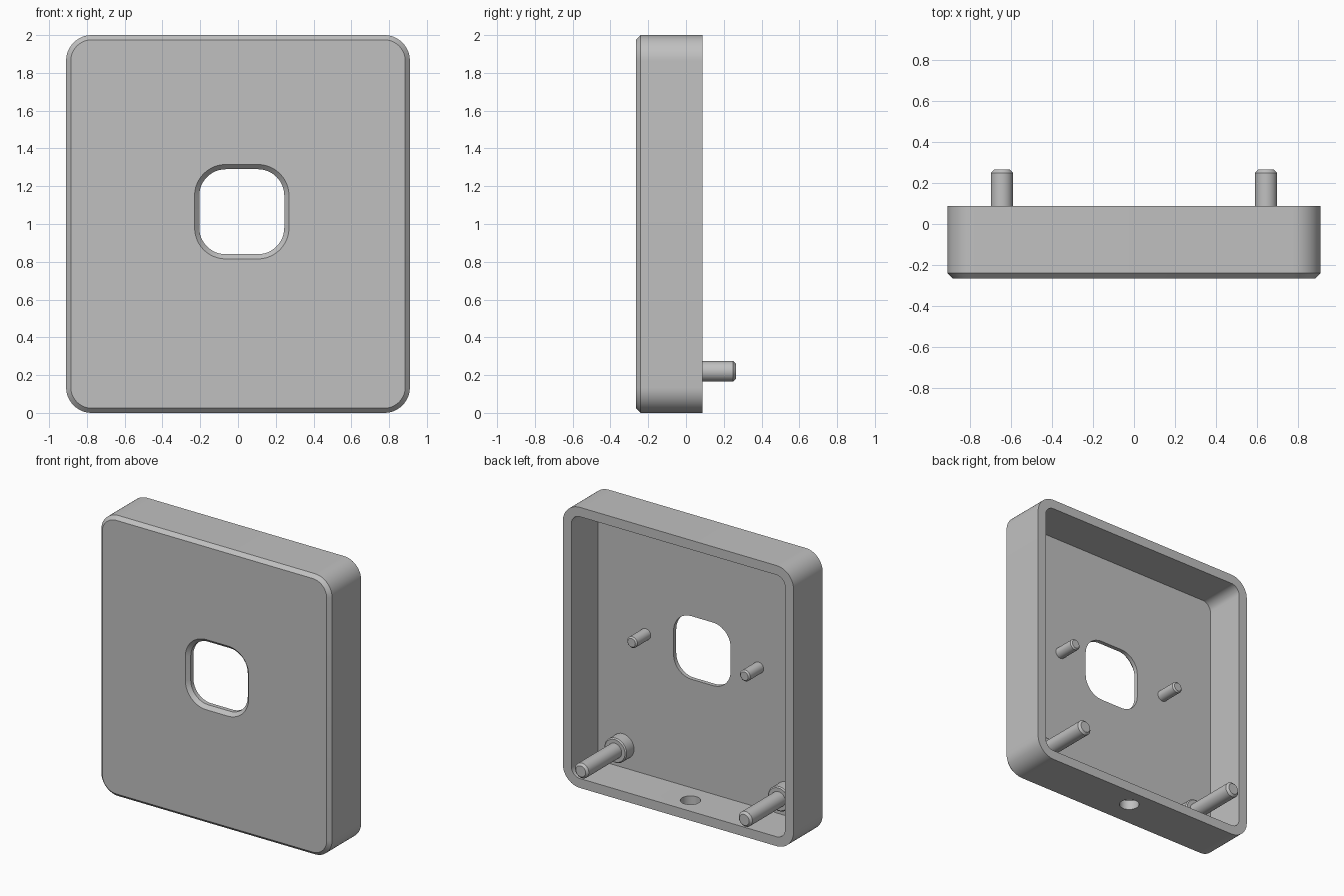
import bpy
import bmesh
from math import cos, sin, pi, radians

cube = bpy.data.objects.get("Cube")
if cube:
    bpy.data.objects.remove(cube, do_unlink=True)

grey = bpy.data.materials.new("plain grey")
grey.use_nodes = True
COLOR = (0.53, 0.53, 0.53, 1)
grey.diffuse_color = COLOR
grey.node_tree.nodes["Principled BSDF"].inputs["Base Color"].default_value = COLOR

FRONT, BACK, FLOOR = -0.265, 0.088, -0.21
CHAMFER, WALL = 0.025, 0.067
WIN_X, WIN_Z = 0.02, 1.065


def rounded_ring(half_w, half_h, r, y, cx=0.0, cz=1.0, steps=12):
    """Points of a rounded rectangle lying in a plane of constant y."""
    pts = []
    for corner, (sx, sz) in enumerate([(1, 1), (-1, 1), (-1, -1), (1, -1)]):
        for i in range(steps + 1):
            a = (corner + i / steps) * pi / 2
            pts.append((cx + sx * (half_w - r) + r * cos(a), y,
                        cz + sz * (half_h - r) + r * sin(a)))
    return pts


def circle_ring(r, y, cx, cz, steps=32):
    return [(cx + r * cos(2 * pi * i / steps), y, cz + r * sin(2 * pi * i / steps))
            for i in range(steps)]


def loft(name, rings, closed=False):
    """Skin consecutive rings; close the loop or cap both ends."""
    bm = bmesh.new()
    loops = [[bm.verts.new(p) for p in ring] for ring in rings]
    n = len(loops[0])
    pairs = list(zip(loops, loops[1:]))
    if closed:
        pairs.append((loops[-1], loops[0]))
    else:
        bm.faces.new(loops[0])
        bm.faces.new(loops[-1])
    for a, b in pairs:
        for i in range(n):
            j = (i + 1) % n
            bm.faces.new((a[i], a[j], b[j], b[i]))
    bmesh.ops.recalc_face_normals(bm, faces=bm.faces)
    mesh = bpy.data.meshes.new(name)
    bm.to_mesh(mesh)
    bm.free()
    mesh.materials.append(grey)
    obj = bpy.data.objects.new(name, mesh)
    bpy.context.collection.objects.link(obj)
    return obj


def activate(obj):
    bpy.ops.object.select_all(action='DESELECT')
    obj.select_set(True)
    bpy.context.view_layer.objects.active = obj


def smooth(obj):
    activate(obj)
    bpy.ops.object.shade_smooth_by_angle(angle=radians(30))


# Hollow housing: outside, chamfered front, window, inner floor, inner walls
W, H, R = 0.91, 1.0, 0.135
win = dict(cx=WIN_X, cz=WIN_Z)
housing = loft("housing", [
    rounded_ring(W, H, R, BACK),
    rounded_ring(W, H, R, FRONT + CHAMFER),
    rounded_ring(W - CHAMFER, H - CHAMFER, R - CHAMFER, FRONT),
    rounded_ring(0.25, 0.25, 0.165, FRONT, **win),
    rounded_ring(0.225, 0.225, 0.14, FRONT + CHAMFER, **win),
    rounded_ring(0.225, 0.225, 0.14, FLOOR, **win),
    rounded_ring(W - WALL, H - WALL, R - WALL, FLOOR),
    rounded_ring(W - WALL, H - WALL, R - WALL, BACK),
], closed=True)

# Round hole through the bottom wall
bpy.ops.mesh.primitive_cylinder_add(vertices=32, radius=0.066, depth=0.2,
                                    location=(0, -0.05, 0.03))
cutter = bpy.context.object
cutter.name = "cable_hole_cutter"
cutter.hide_render = True
cutter.data.materials.append(grey)
cut = housing.modifiers.new("cable_hole", 'BOOLEAN')
cut.operation = 'DIFFERENCE'
cut.solver = 'EXACT'
cut.object = cutter
activate(housing)
bpy.ops.object.modifier_apply(modifier=cut.name)
bpy.data.objects.remove(cutter, do_unlink=True)
smooth(housing)


def peg(name, x, z, r, tip, bevel):
    """Round peg standing on the inner floor with a chamfered tip."""
    smooth(loft(name, [circle_ring(r, FLOOR - 0.01, x, z),
                       circle_ring(r, tip - bevel, x, z),
                       circle_ring(r - bevel, tip, x, z)]))


# Long posts with collars, and short pins beside the window
for side, s in (("left", 1), ("right", -1)):
    peg(f"{side}_post", s * 0.645, 0.22, 0.054, 0.265, 0.015)
    peg(f"{side}_post_collar", s * 0.645, 0.22, 0.088, -0.12, 0.008)
    peg(f"{side}_pin", WIN_X + s * 0.445, WIN_Z, 0.04, -0.05, 0.01)
